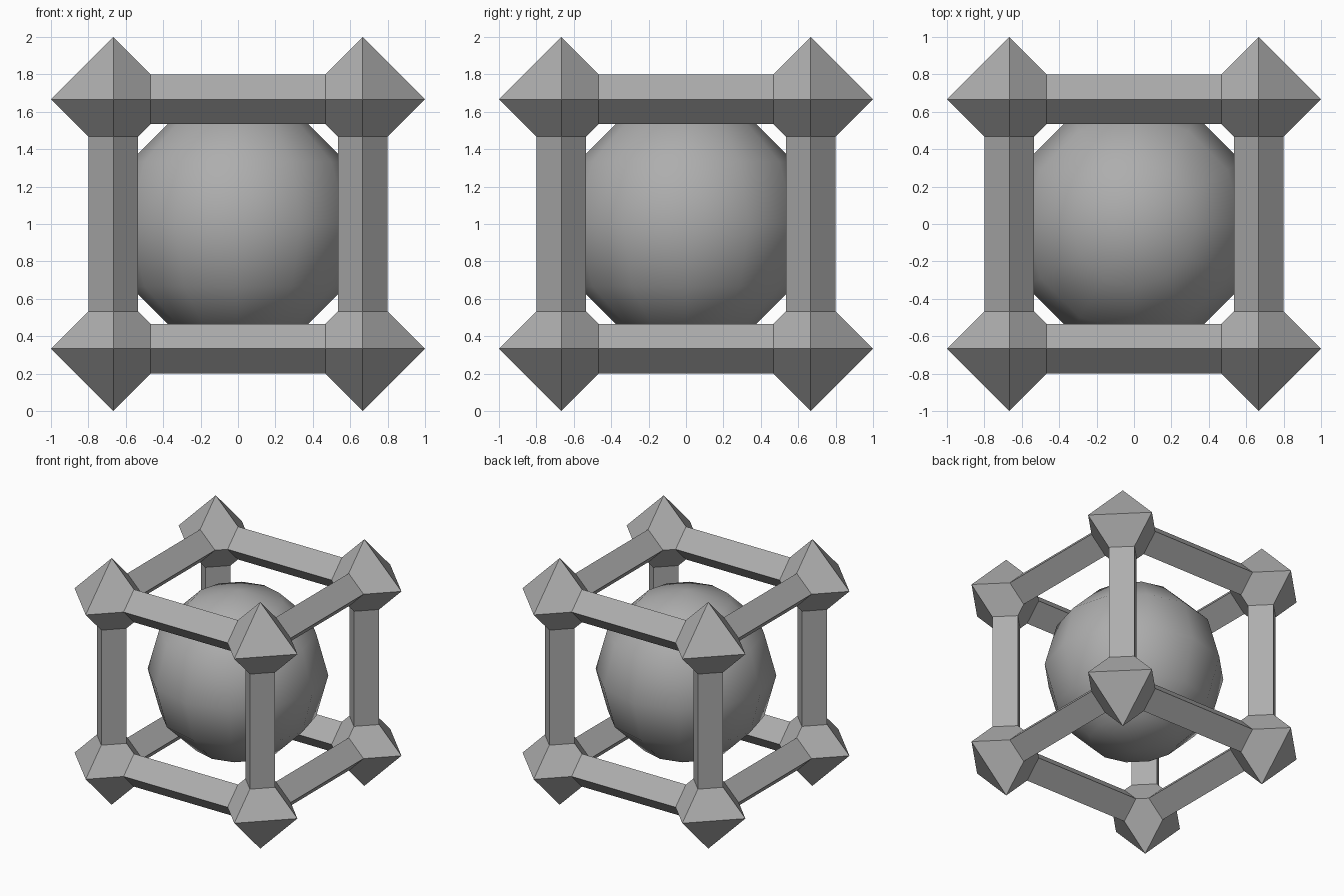
import bpy, bmesh
from itertools import product
from mathutils import Vector, Matrix

if "Cube" in bpy.data.objects:
    bpy.data.objects.remove(bpy.data.objects["Cube"])

C = 2 / 3      # corner distance from the middle
R = 1 / 3      # octahedron knob radius
B = 0.4 / 3    # half diagonal of a diamond-section bar
CENTRE = Vector((0, 0, 1))

grey = bpy.data.materials.new("mid_grey")
grey.diffuse_color = (0.42, 0.42, 0.42, 1)
grey.use_nodes = True
grey.node_tree.nodes["Principled BSDF"].inputs["Base Color"].default_value = grey.diffuse_color


def finish(bm, name, smooth):
    mesh = bpy.data.meshes.new(name)
    bm.to_mesh(mesh)
    bm.free()
    mesh.materials.append(grey)
    for p in mesh.polygons:
        p.use_smooth = smooth
    obj = bpy.data.objects.new(name, mesh)
    bpy.context.collection.objects.link(obj)
    return obj


def add_knob(bm, signs):
    # octahedron with its three inward tips cut off where the bars join
    k = bmesh.new()
    pts = [Vector((s * R if i == a else 0 for i in range(3)))
           for a in range(3) for s in (-1, 1)]
    for p in pts:
        k.verts.new(p)
    bmesh.ops.convex_hull(k, input=k.verts[:])
    pos = Vector(signs) * C
    for a in range(3):
        inward = Vector((0, 0, 0))
        inward[a] = -signs[a]
        bmesh.ops.bisect_plane(k, geom=k.verts[:] + k.edges[:] + k.faces[:],
                               plane_co=inward * (R - B), plane_no=inward,
                               clear_outer=True)
    bmesh.ops.translate(k, verts=k.verts[:], vec=pos + CENTRE)
    tmp = bpy.data.meshes.new("tmp")
    k.to_mesh(tmp)
    k.free()
    bm.from_mesh(tmp)
    bpy.data.meshes.remove(tmp)


def add_bar(bm, axis, s, t):
    # open four-sided tube between two knobs
    u, v = [i for i in range(3) if i != axis]
    length = C - (R - B)
    rings = []
    for end in (-length, length):
        ring = []
        for du, dv in ((B, 0), (0, B), (-B, 0), (0, -B)):
            p = Vector((0, 0, 0))
            p[axis], p[u], p[v] = end, s * C + du, t * C + dv
            ring.append(bm.verts.new(p + CENTRE))
        rings.append(ring)
    a, b = rings
    for i in range(4):
        j = (i + 1) % 4
        bm.faces.new((a[i], a[j], b[j], b[i]))


# Cube frame: eight knobs and twelve bars, welded together
bm = bmesh.new()
for signs in product((-1, 1), repeat=3):
    add_knob(bm, signs)
for axis in range(3):
    for s, t in product((-1, 1), repeat=2):
        add_bar(bm, axis, s, t)
bmesh.ops.remove_doubles(bm, verts=bm.verts[:], dist=0.001)
bmesh.ops.recalc_face_normals(bm, faces=bm.faces[:])
finish(bm, "cube_frame", False)

# Floating ball in the middle
bm = bmesh.new()
bmesh.ops.create_uvsphere(bm, u_segments=12, v_segments=6, radius=C,
                          matrix=Matrix.Translation(CENTRE))
finish(bm, "inner_ball", True)
